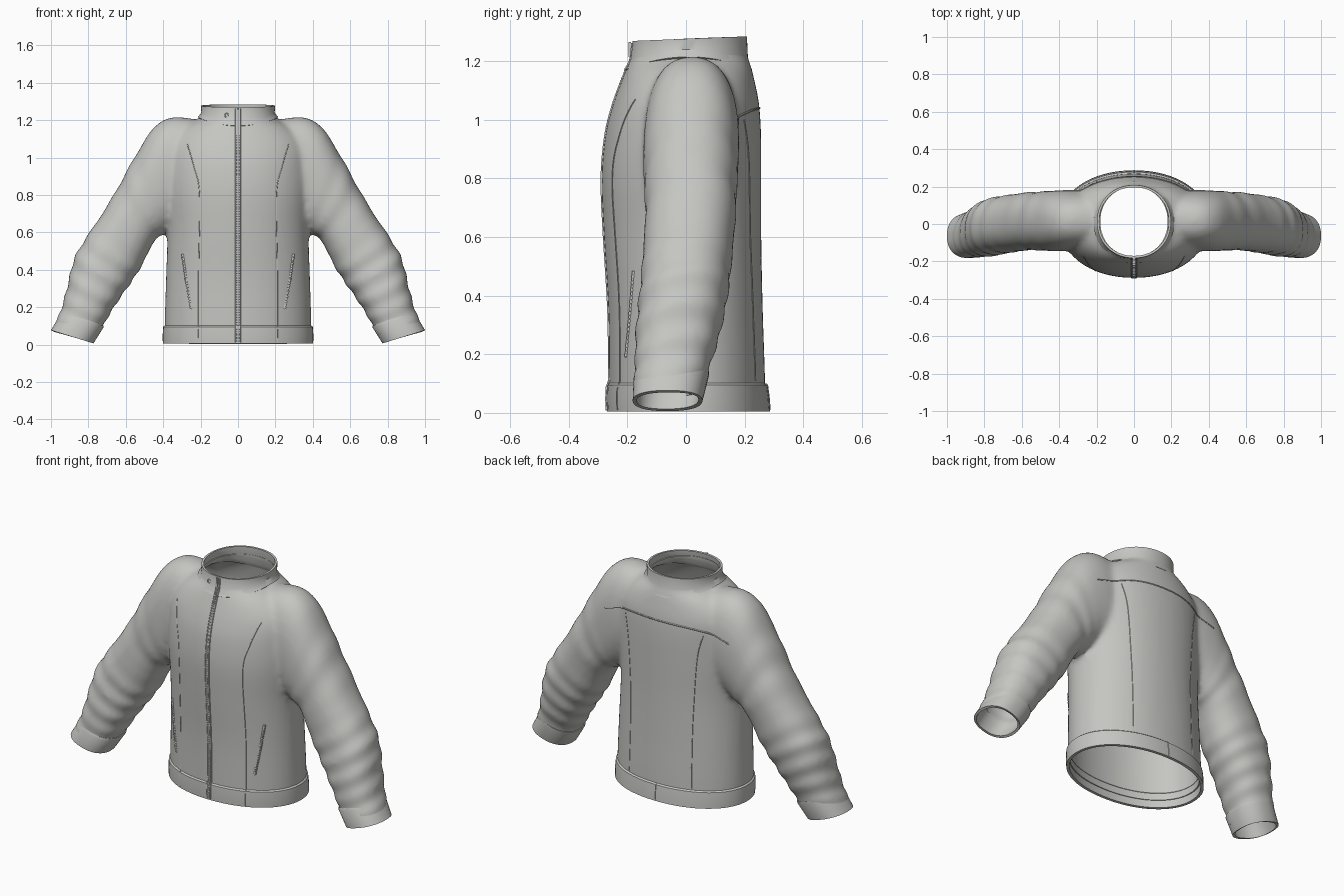
import bpy, bmesh
from math import sin, cos, pi, copysign
from mathutils import Vector
from mathutils.bvhtree import BVHTree

if "Cube" in bpy.data.objects:
    bpy.data.objects.remove(bpy.data.objects["Cube"])

GREY = (0.56, 0.56, 0.54, 1)
fabric = bpy.data.materials.new("grey fabric")
fabric.use_nodes = True
fabric.diffuse_color = GREY
fabric.node_tree.nodes["Principled BSDF"].inputs["Base Color"].default_value = GREY
made = []


def add_object(name, data):
    obj = bpy.data.objects.new(name, data)
    bpy.context.collection.objects.link(obj)
    data.materials.append(fabric)
    made.append(obj)
    return obj


def from_bmesh(name, bm):
    bmesh.ops.recalc_face_normals(bm, faces=bm.faces)
    mesh = bpy.data.meshes.new(name)
    bm.to_mesh(mesh)
    bm.free()
    return add_object(name, mesh)


def bake(obj):
    """Replace the mesh with its modified version."""
    graph = bpy.context.evaluated_depsgraph_get()
    mesh = bpy.data.meshes.new_from_object(obj.evaluated_get(graph))
    obj.modifiers.clear()
    obj.data = mesh


def thicken(obj, thickness):
    mod = obj.modifiers.new("wall", "SOLIDIFY")
    mod.thickness = thickness
    mod.offset = -1
    bake(obj)


def loft(bm, rings, capped=False):
    rows = [[bm.verts.new(p) for p in ring] for ring in rings]
    n = len(rows[0])
    for a, b in zip(rows, rows[1:]):
        for i in range(n):
            bm.faces.new((a[i], a[(i + 1) % n], b[(i + 1) % n], b[i]))
    if capped:
        bm.faces.new(rows[0])
        bm.faces.new(rows[-1])


def resample(rows, steps):
    """Smooth interpolation through rows of numbers."""
    out = []
    for i in range(len(rows) - 1):
        quad = [rows[max(0, min(len(rows) - 1, i + k))] for k in (-1, 0, 1, 2)]
        for s in range(steps):
            t = s / steps
            out.append([b + 0.5 * t * (c - a + t * (2*a - 5*b + 4*c - d + t * (3*(b - c) + d - a)))
                        for a, b, c, d in zip(*quad)])
    return out + [list(rows[-1])]


def oval(power, n=64):
    for i in range(n):
        c, s = cos(2 * pi * i / n), sin(2 * pi * i / n)
        yield copysign(abs(c) ** (2 / power), c), copysign(abs(s) ** (2 / power), s)


def torso_ring(z, half, front, back, height=None):
    ring = []
    for c, s in oval(2.1):
        y = (front + back) / 2 + s * (back - front) / 2
        ring.append(Vector((c * half, y, height(y, s) if height else z)))
    return ring


def sleeve_ring(row, side, t=0, fold=0, grow=0):
    xo, zo, xi, zi, front, back = row
    ring = []
    for c, s in oval(2.3, 48):
        r = 1 + grow + fold * sin(t + 1.3 * s + 0.8 * c)
        x = (xo + xi) / 2 + r * c * (xo - xi) / 2
        z = (zo + zi) / 2 + r * c * (zo - zi) / 2
        ring.append(Vector((side * x, (front + back) / 2 + r * s * (back - front) / 2, z)))
    return ring


# Torso rows: height, half width, front, back
TORSO = [(-.1, .39, -.26, .27), (.1, .392, -.262, .27), (.35, .385, -.265, .262),
         (.6, .378, -.28, .257), (.8, .39, -.288, .257), (.95, .39, -.275, .256),
         (1.05, .38, -.25, .25), (1.12, .34, -.225, .237), (1.17, .28, -.205, .225),
         (1.2, .22, -.192, .216), (1.23, .19, -.182, .208), (1.34, .19, -.18, .205)]
# Sleeve rows: outer x z, inner x z, front, back
SLEEVE = [(.2, 1.2, .2, .75, -.13, .17), (.35, 1.215, .28, .66, -.14, .18),
          (.45, 1.16, .33, .63, -.145, .18), (.53, 1.04, .36, .61, -.145, .177),
          (.61, .9, .4, .59, -.14, .172), (.7, .74, .45, .55, -.14, .168),
          (.8, .59, .515, .42, -.15, .155), (.875, .46, .58, .32, -.16, .14),
          (.91, .32, .65, .22, -.172, .115), (.945, .19, .71, .12, -.175, .08),
          (.99, .09, .76, .02, -.178, .052), (1.04, -.02, .81, -.09, -.18, .04)]

# Body shell: torso and sleeves fused, softened, then opened at neck, hem and wrists
bm = bmesh.new()
loft(bm, [torso_ring(*r) for r in resample(TORSO, 4)], True)
for side in (1, -1):
    rows = resample(SLEEVE, 6)
    rings = []
    for i, row in enumerate(rows):
        low = max(0, min(1, (i - 32) / 8))
        high = max(0, 1 - abs(i - 25) / 10)
        rings.append(sleeve_ring(row, side, i * (1.25 if low else 0.9), .035 * low + .025 * high))
    loft(bm, rings, True)
body = from_bmesh("jacket_body", bm)
mod = body.modifiers.new("fuse", "REMESH")
mod.mode = "VOXEL"
mod.voxel_size = 0.015
mod = body.modifiers.new("soften", "SMOOTH")
mod.factor = 0.5
mod.iterations = 7
bake(body)

bm = bmesh.new()
bm.from_mesh(body.data)
cuts = [((0, 0, .05), (0, 0, -1)), ((0, 0, 1.24), (0, 0, 1))]
cuts += [((s * .86, 0, .085), (s * .3, 0, -.95)) for s in (1, -1)]
for point, normal in cuts:
    bmesh.ops.bisect_plane(bm, geom=bm.verts[:] + bm.edges[:] + bm.faces[:],
                           plane_co=point, plane_no=normal, clear_outer=True)
bm.to_mesh(body.data)
bm.free()
thicken(body, 0.01)

# Waistband
bm = bmesh.new()
loft(bm, [torso_ring(.005, .402, -.27, .287), torso_ring(.05, .403, -.272, .284),
          torso_ring(.095, .4, -.27, .278), torso_ring(.103, .39, -.26, .268)])
hem = from_bmesh("waistband", bm)
thicken(hem, 0.016)


# Standing collar, dipping at front and back of its base
def collar_base(y, s):
    return 1.215 - .045 * s * s


def collar_top(y, s):
    return 1.277 + .04 * (y - .015)


bm = bmesh.new()
loft(bm, [torso_ring(0, .215, -.208, .226, collar_base),
          torso_ring(0, .196, -.19, .212, lambda y, s: collar_base(y, s) + .025),
          torso_ring(0, .198, -.182, .208, collar_top)])
collar = from_bmesh("collar", bm)
thicken(collar, 0.012)

# Wrist cuffs
for side, label in ((1, "left"), (-1, "right")):
    bm = bmesh.new()
    loft(bm, [sleeve_ring((.937, .18, .718, .1, -.172, .078), side),
              sleeve_ring((.947, .165, .72, .09, -.178, .078), side),
              sleeve_ring((1, .077, .773, .006, -.182, .056), side)])
    thicken(from_bmesh(label + "_cuff", bm), 0.014)

# Surface used for placing seams and zips
bm = bmesh.new()
for obj in (body, hem, collar):
    bm.from_mesh(obj.data)
surface = BVHTree.FromBMesh(bm)
bm.free()


def on_surface(path, face):
    """Drop x, z points on the front (-1) or back (1)."""
    hits = [surface.ray_cast(Vector((x, face, z)), Vector((0, -face, 0)))[0]
            for x, z in resample(path, 12)]
    return [h for h in hits if h]


def cord(name, path, face, radius):
    points = on_surface(path, face)
    curve = bpy.data.curves.new(name, "CURVE")
    curve.dimensions = "3D"
    curve.bevel_depth = radius
    curve.bevel_resolution = 1
    line = curve.splines.new("POLY")
    line.points.add(len(points) - 1)
    for p, h in zip(line.points, points):
        p.co = (*h, 1)
    bake_curve = add_object(name, curve)
    graph = bpy.context.evaluated_depsgraph_get()
    mesh = bpy.data.meshes.new_from_object(bake_curve.evaluated_get(graph))
    made.remove(bake_curve)
    bpy.data.objects.remove(bake_curve)
    mesh.materials.clear()
    add_object(name, mesh)


def teeth(name, path, width, gap):
    bm = bmesh.new()
    points = on_surface(path, -1)
    for a, b in zip(points, points[1:]):
        count = max(1, round((b - a).length / gap))
        for k in range(count):
            box = bmesh.ops.create_cube(bm, size=1)["verts"]
            bmesh.ops.scale(bm, vec=(width, .008, gap * .55), verts=box)
            bmesh.ops.translate(bm, vec=a.lerp(b, k / count), verts=box)
    from_bmesh(name, bm)


# Main zip with edge piping, teeth and pull
ZIP = [(0, .012), (0, .3), (0, .6), (0, .9), (0, 1.1), (0, 1.19), (0, 1.262)]
for side in (1, -1):
    cord("zip_piping", [(side * .011, z) for _, z in ZIP], -1, .005)
teeth("zip_teeth", ZIP, .014, .014)
bm = bmesh.new()
bmesh.ops.create_cube(bm, size=1)
bmesh.ops.scale(bm, vec=(.012, .008, .05), verts=bm.verts)
bmesh.ops.translate(bm, vec=(0, -.192, 1.24), verts=bm.verts)
from_bmesh("zip_pull", bm)

# Pocket zips and panel seams on both sides
for side in (1, -1):
    pocket = [(side * .295, .48), (side * .275, .34), (side * .25, .19)]
    cord("pocket_zip", pocket, -1, .005)
    teeth("pocket_teeth", pocket, .016, .014)
    cord("front_seam", [(side * x, z) for x, z in
         ((.21, .01), (.21, .4), (.205, .8), (.235, .95), (.27, 1.07))], -1, .0025)
    cord("back_seam", [(side * x, z) for x, z in
         ((.2, .11), (.2, .5), (.22, .85), (.25, 1.0))], 1, .0025)
cord("yoke_seam", [(-.4, .98), (-.2, 1.03), (0, 1.04), (.2, 1.03), (.4, .98)], 1, .004)
cord("waistband_seam", [(0, .01), (0, .05), (0, .1)], 1, .0025)

# Collar snap
snap = on_surface([(-.06, 1.225), (-.06, 1.226)], -1)[0]
bpy.ops.mesh.primitive_torus_add(location=snap, rotation=(pi / 2, 0, 0), major_radius=.01,
                                 minor_radius=.003, major_segments=16, minor_segments=6)
bpy.context.object.name = "collar_snap"
bpy.context.object.data.materials.append(fabric)
made.append(bpy.context.object)

# Smooth cloth with crisp edges
bpy.ops.object.select_all(action="DESELECT")
for obj in made:
    obj.select_set(True)
bpy.context.view_layer.objects.active = body
bpy.ops.object.shade_smooth_by_angle(angle=.7)
